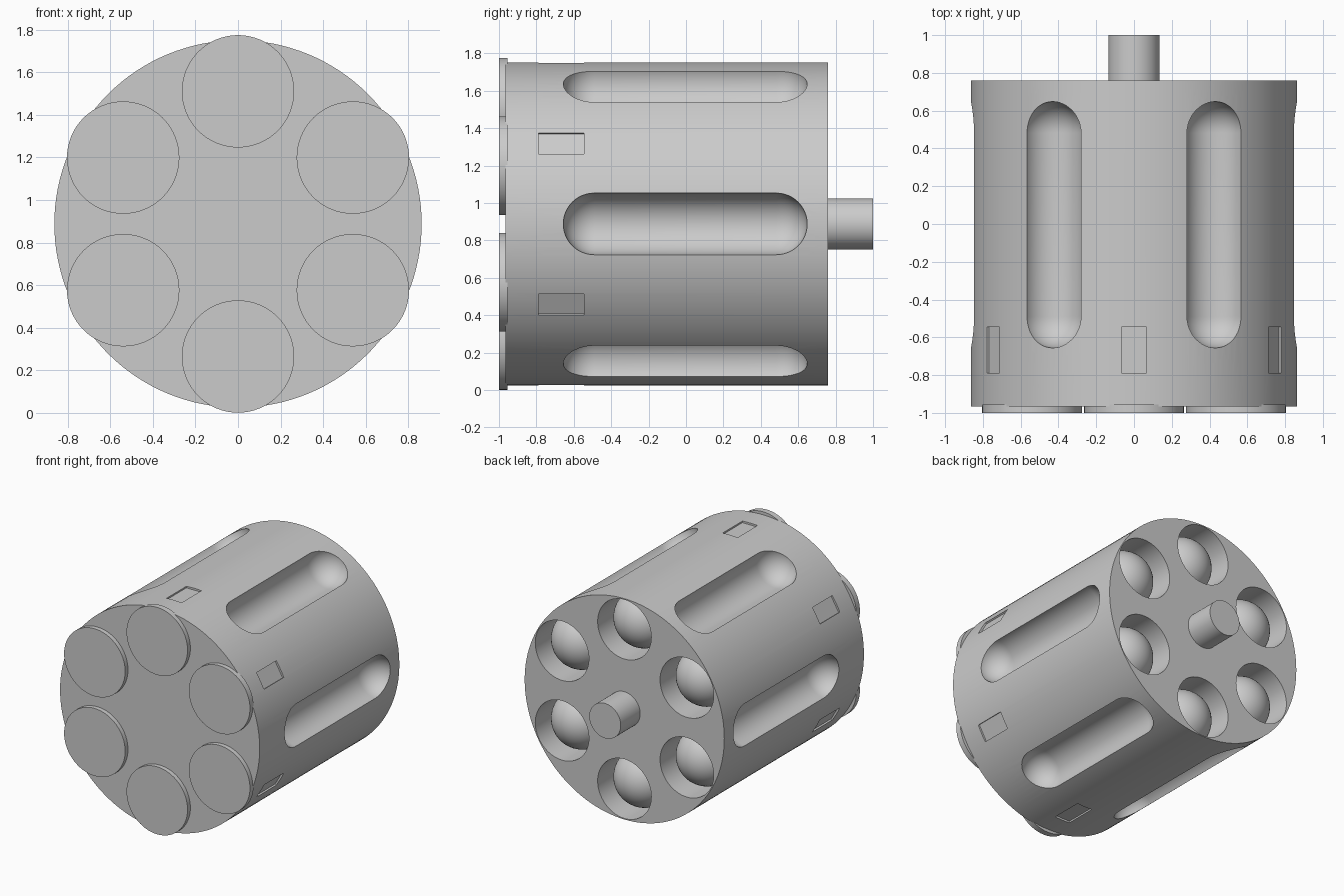
import bpy, bmesh
from math import sin, cos, pi, radians
from mathutils import Matrix

if "Cube" in bpy.data.objects:
    bpy.data.objects.remove(bpy.data.objects["Cube"])

CZ = 0.888     # height of the cylinder axis
R = 0.863      # body radius
RC = 0.623     # radius of the chamber circle


def lathe(bm, profile, x=0.0, z=CZ, n=64):
    """Revolve (radius, y) points about a line parallel to y."""
    rings = []
    for r, y in profile:
        if r < 1e-6:
            rings.append([bm.verts.new((x, y, z))] * n)
        else:
            rings.append([bm.verts.new((x + r * cos(2 * pi * i / n), y,
                                        z + r * sin(2 * pi * i / n))) for i in range(n)])
    faces = []
    for a, b in zip(rings, rings[1:]):
        for i in range(n):
            j = (i + 1) % n
            quad = list(dict.fromkeys((a[i], a[j], b[j], b[i])))
            faces.append(bm.faces.new(quad))
    for ring in (rings[0], rings[-1]):
        if ring[0] is not ring[1]:
            faces.append(bm.faces.new(ring))
    bmesh.ops.recalc_face_normals(bm, faces=faces)


def dome(r, y, sign, n=12):
    """Quarter-circle profile from the equator to the tip."""
    pts = [(r * cos(pi / 2 * i / n), y + sign * r * sin(pi / 2 * i / n)) for i in range(n)]
    return pts + [(0.0, y + sign * r)]


def make(name, bm):
    me = bpy.data.meshes.new(name)
    bm.to_mesh(me)
    bm.free()
    ob = bpy.data.objects.new(name, me)
    bpy.context.collection.objects.link(ob)
    return ob


def smooth(ob):
    bpy.ops.object.select_all(action='DESELECT')
    ob.select_set(True)
    bpy.context.view_layer.objects.active = ob
    bpy.ops.object.shade_smooth_by_angle(angle=radians(30))


def around(start, radius):
    for k in range(6):
        a = radians(start + 60 * k)
        yield k, a, radius * cos(a), CZ + radius * sin(a)


# Main drum
bm = bmesh.new()
lathe(bm, [(R, -0.965), (R, 0.76)], n=128)
body = make("drum_body", bm)

# Cutters: flutes, chambers and shallow stop notches
bm = bmesh.new()
for k, a, x, z in around(0, R):
    lathe(bm, dome(0.166, -0.49, -1)[::-1] + dome(0.166, 0.482, 1), x, z, 48)
for k, a, x, z in around(30, RC):
    lathe(bm, [(0.232, 0.2), (0.232, 0.9)], x, z, 64)
for k, a, x, z in around(30, R + 0.035):
    m = (Matrix.Translation((x, -0.667, z)) @ Matrix.Rotation(-a, 4, 'Y')
         @ Matrix.Diagonal((0.10, 0.245, 0.13, 1)))
    bmesh.ops.create_cube(bm, size=1, matrix=m)
cutter = make("drum_cutter", bm)
cutter.hide_render = True

mod = body.modifiers.new("cuts", 'BOOLEAN')
mod.operation = 'DIFFERENCE'
mod.solver = 'EXACT'
mod.object = cutter
bpy.context.view_layer.objects.active = body
bpy.ops.object.modifier_apply(modifier="cuts")
bpy.data.objects.remove(cutter)
smooth(body)

# Centre pin
bm = bmesh.new()
lathe(bm, [(0.136, 0.7), (0.136, 1.0)])
smooth(make("centre_pin", bm))

# Rear rims and round-nosed inserts
for k, a, x, z in around(30, RC):
    bm = bmesh.new()
    lathe(bm, [(0.264, -1.0), (0.264, -0.955)], x, z)
    smooth(make(f"rim_{k + 1}", bm))
    bm = bmesh.new()
    lathe(bm, [(0.222, 0.19)] + dome(0.222, 0.51, 1), x, z)
    smooth(make(f"insert_{k + 1}", bm))
